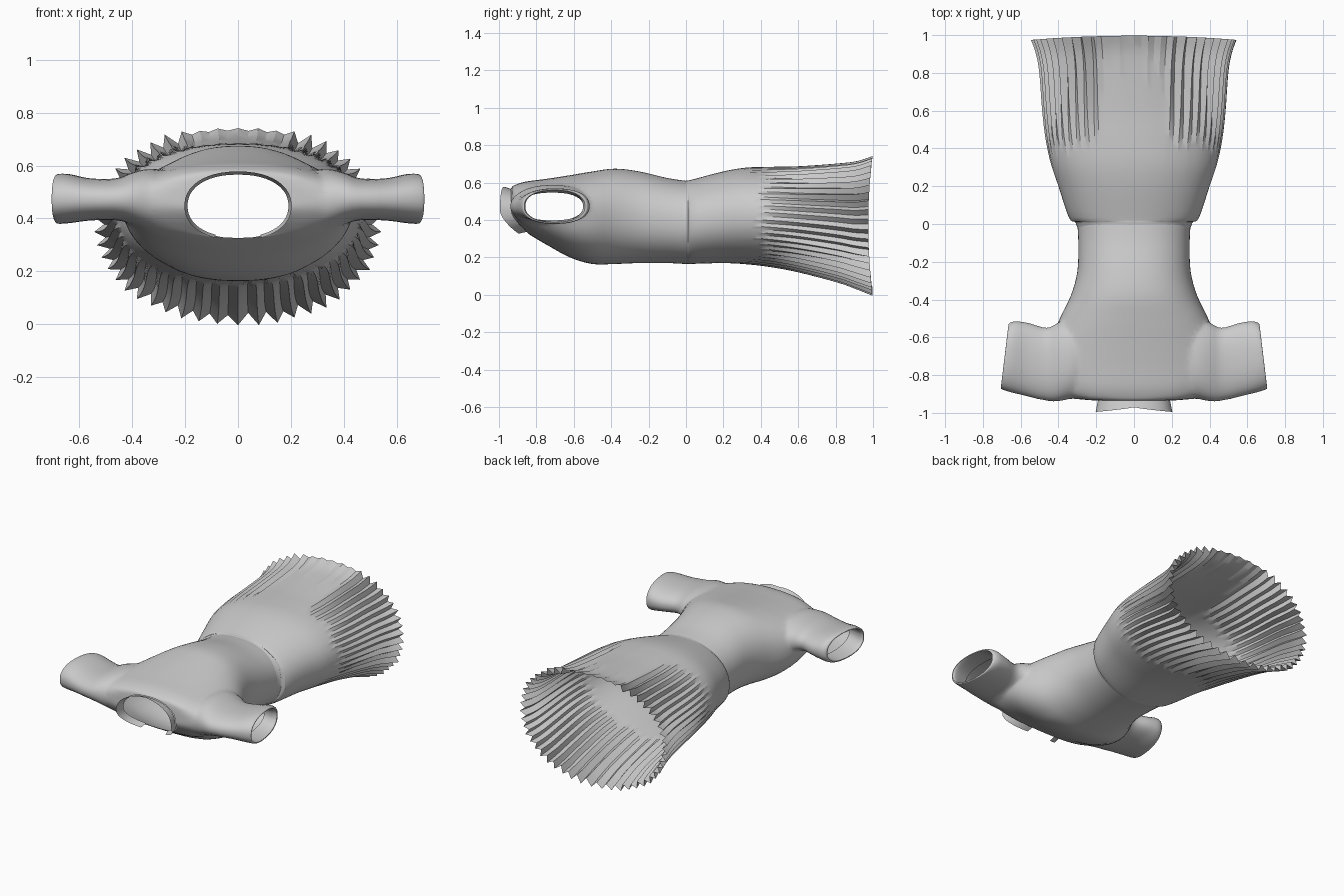
import bpy, bmesh, math, random
from mathutils import Vector

if "Cube" in bpy.data.objects:
    bpy.data.objects.remove(bpy.data.objects["Cube"])

random.seed(4)


def spline(rows, steps):
    """Catmull-Rom resample of the station rows."""
    out = []
    for i in range(len(rows) - 1):
        p = [rows[max(0, min(len(rows) - 1, i + k))] for k in (-1, 0, 1, 2)]
        for s in range(steps):
            t = s / steps
            out.append([0.5 * (2 * b + (c - a) * t + (2 * a - 5 * b + 4 * c - d) * t * t
                               + (3 * b - a - 3 * c + d) * t ** 3) for a, b, c, d in zip(*p)])
    return out + [list(rows[-1])]


def unit(a, n):
    """Point on a unit superellipse."""
    c, s = math.cos(a), math.sin(a)
    return (math.copysign(abs(c) ** (2 / n), c), math.copysign(abs(s) ** (2 / n), s))


def loft(name, rings, cap=False, closed=True):
    """Skin rings of points; caps are fans whose tips are returned."""
    bm = bmesh.new()
    vs = [[bm.verts.new(p) for p in r] for r in rings]
    n = len(rings[0])
    for r0, r1 in zip(vs, vs[1:]):
        for i in range(n if closed else n - 1):
            j = (i + 1) % n
            bm.faces.new((r0[i], r0[j], r1[j], r1[i]))
    tips = []
    if cap:
        for r in (vs[0], vs[-1]):
            tip = bm.verts.new(sum((v.co for v in r), Vector()) / n)
            tips.append(tip.co.copy())
            for i in range(n):
                bm.faces.new((r[i], r[(i + 1) % n], tip))
    bmesh.ops.recalc_face_normals(bm, faces=bm.faces)
    me = bpy.data.meshes.new(name)
    bm.to_mesh(me)
    bm.free()
    ob = bpy.data.objects.new(name, me)
    bpy.context.collection.objects.link(ob)
    return ob, tips


def smooth(ob, deg):
    bpy.ops.object.select_all(action='DESELECT')
    ob.select_set(True)
    bpy.context.view_layer.objects.active = ob
    bpy.ops.object.shade_smooth_by_angle(angle=math.radians(deg))


# Bodice stations: y, half width, bottom z, top z, front tilt
def bodice_point(row, a):
    y, w, zb, zt, tilt = row
    u, v = unit(a, 2.2)
    return Vector((w * u, y + tilt * max(0, -v) ** 1.5, (zb + zt) / 2 + (zt - zb) / 2 * v))


bodice_rows = [
    (0, .30, .165, .61, 0), (-.1, .295, .17, .625, 0), (-.25, .30, .17, .66, 0),
    (-.38, .335, .165, .675, 0), (-.5, .395, .165, .66, 0), (-.62, .43, .20, .64, 0),
    (-.75, .43, .265, .62, .01), (-.86, .41, .30, .605, .06), (-.92, .34, .325, .585, .08),
    (-.935, .195, .325, .57, .10)]
N = 72
angles = [2 * math.pi * (i + .5) / N for i in range(N)]
bodice, tips = loft("bodice", [[bodice_point(r, a) for a in angles]
                               for r in spline(bodice_rows, 4)], cap=True)

# Sleeve stations: x, y min, y max, bottom z, top z, end slant
sleeve_rows = [
    (.23, -.86, -.56, .38, .55, 0), (.32, -.92, -.51, .345, .59, 0),
    (.40, -.94, -.52, .375, .575, 0), (.46, -.938, -.55, .393, .552, 0),
    (.56, -.912, -.525, .392, .552, .005), (.64, -.89, -.515, .382, .568, .015),
    (.68, -.875, -.525, .38, .568, .02), (.685, -.865, -.54, .388, .56, .02)]
lining_rows = [(.685, -.865, -.54, .388, .56, .02), (.66, -.86, -.55, .392, .556, .02),
               (.58, -.885, -.545, .398, .547, .005)]


def sleeve_rings(rows, side):
    rings = []
    for x, y0, y1, zb, zt, slant in spline(rows, 4):
        ring = []
        for i in range(40):
            u, v = unit(2 * math.pi * (i + .5) / 40, 2.3)
            ring.append((side * (x - slant * u), (y0 + y1) / 2 + (y1 - y0) / 2 * u,
                         (zb + zt) / 2 + (zt - zb) / 2 * v))
        rings.append(ring)
    return rings


# Join both sleeves to the bodice as solids
for side in (-1, 1):
    sleeve, t = loft("sleeve", sleeve_rings(sleeve_rows, side), cap=True)
    tips.append(t[1])
    mod = bodice.modifiers.new("join", 'BOOLEAN')
    mod.operation, mod.solver, mod.object = 'UNION', 'EXACT', sleeve
    bpy.context.view_layer.objects.active = bodice
    bpy.ops.object.modifier_apply(modifier=mod.name)
    bpy.data.objects.remove(sleeve)
    lining, _ = loft("cuff_lining", sleeve_rings(lining_rows, side))
    smooth(lining, 40)

# Open the neck, waist and cuffs, then relax the armhole joins
bm = bmesh.new()
bm.from_mesh(bodice.data)
ends = [v for v in bm.verts if any((v.co - t).length < 1e-3 for t in tips)]
bmesh.ops.delete(bm, geom=ends, context='VERTS')
join = [v for v in bm.verts if .24 < abs(v.co.x) < .5 and -.98 < v.co.y < -.4 and not v.is_boundary]
for _ in range(5):
    bmesh.ops.smooth_vert(bm, verts=join, factor=.4, use_axis_x=True, use_axis_y=True, use_axis_z=True)
bm.to_mesh(bodice.data)
bm.free()
smooth(bodice, 50)

# Collar band around the neck, split at the throat
collar_rings = [[], [], []]
for i in range(41):
    a = math.radians(-66 + 312 * i / 40)
    p = bodice_point(bodice_rows[-1], a)
    out = Vector((math.cos(a), 0, math.sin(a)))
    depth = .035 + .025 * abs(math.cos(a)) ** .7
    for k in range(3):
        collar_rings[k].append(p + out * (.006 * k - .004) + Vector((0, -depth * k / 2, 0)))
collar, _ = loft("collar", collar_rings, closed=False)
smooth(collar, 40)

# Skirt stations: y, half width, bottom z, top z, pleat depth
skirt_rows = [
    (-.015, .302, .168, .608, 0), (.01, .312, .165, .612, 0), (.035, .345, .166, .617, 0),
    (.2, .40, .17, .66, 0), (.32, .44, .165, .68, .001), (.45, .465, .153, .684, .004),
    (.6, .478, .13, .686, .009), (.8, .488, .08, .70, .014), (.9, .503, .045, .713, .017),
    (.975, .525, .018, .738, .021)]
PLEATS = 50
jitter = [random.uniform(.7, 1.2) for _ in range(PLEATS * 2)]
skirt_rings = []
for y, w, zb, zt, depth in spline(skirt_rows, 4):
    ring = []
    for i in range(PLEATS * 2):
        a = 2 * math.pi * i / (PLEATS * 2)
        c, s = math.cos(a), math.sin(a)
        u, v = unit(a, 2.15)
        calm = .25 if s > .93 else 1           # the middle of the top stays flatter
        d = depth * jitter[i] * calm * (1 if i % 2 else -1)
        bow = .022 * (1 - u * u) * max(0, (y - .6) / .375)
        ring.append((w * u + d * c, y + bow, (zb + zt) / 2 + (zt - zb) / 2 * v + d * s))
    skirt_rings.append(ring)
skirt, _ = loft("pleated_skirt", skirt_rings)
smooth(skirt, 25)
